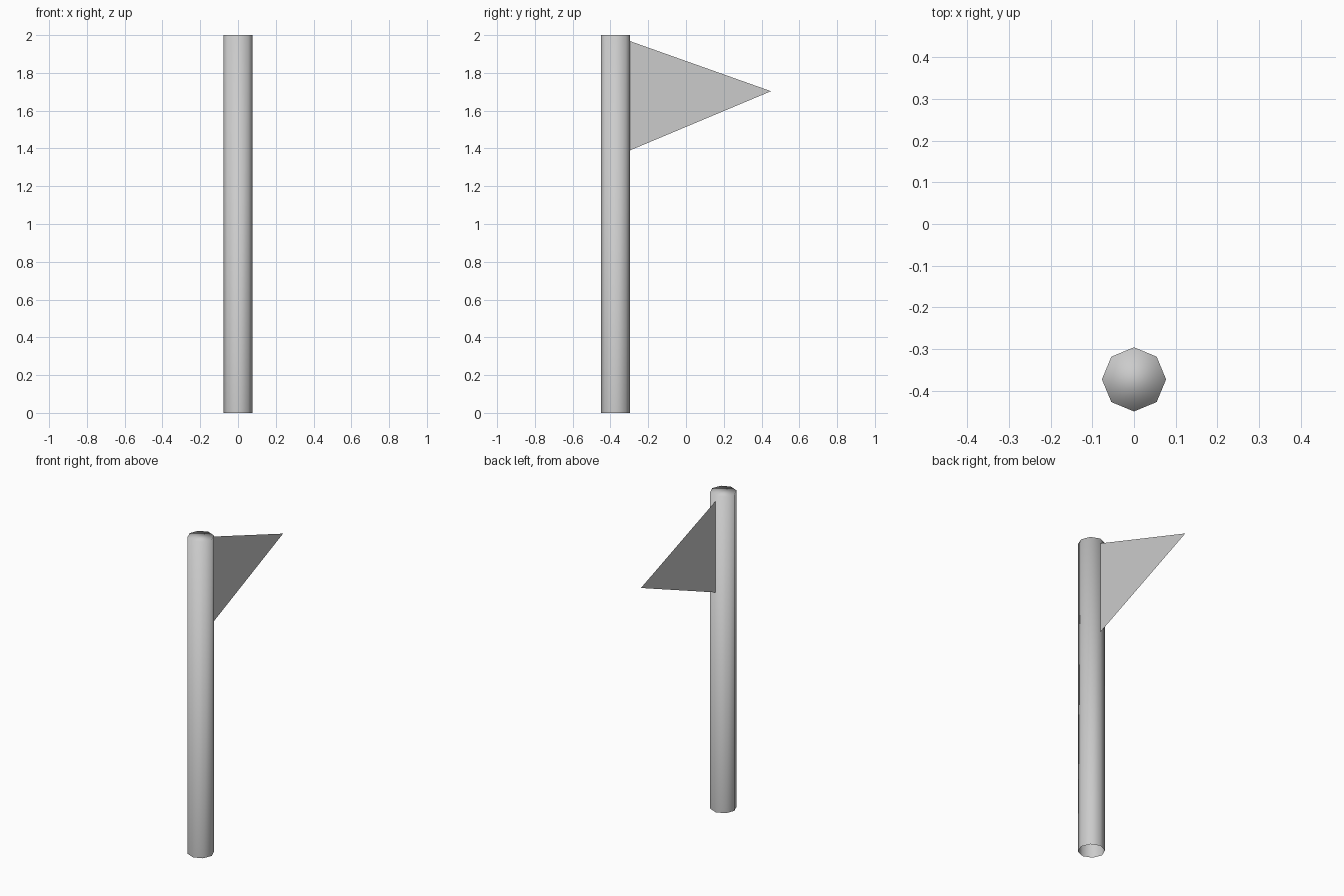
import bpy, bmesh
from mathutils import Matrix

if "Cube" in bpy.data.objects:
    bpy.data.objects.remove(bpy.data.objects["Cube"])

POLE_Y, RADIUS, HEIGHT = -0.373, 0.077, 2.0


def add_object(name, bm):
    mesh = bpy.data.meshes.new(name)
    bm.to_mesh(mesh)
    bm.free()
    obj = bpy.data.objects.new(name, mesh)
    bpy.context.collection.objects.link(obj)
    return obj


# Pole: smooth-shaded eight-sided tube, capped on top and open underneath
bm = bmesh.new()
bmesh.ops.create_circle(bm, segments=8, radius=RADIUS,
                        matrix=Matrix.Translation((0, POLE_Y, 0)))
ring = bmesh.ops.extrude_edge_only(bm, edges=bm.edges[:])["geom"]
top_verts = [g for g in ring if isinstance(g, bmesh.types.BMVert)]
top_edges = [g for g in ring if isinstance(g, bmesh.types.BMEdge)]
bmesh.ops.translate(bm, verts=top_verts, vec=(0, 0, HEIGHT))
bmesh.ops.contextual_create(bm, geom=top_edges)
bmesh.ops.recalc_face_normals(bm, faces=bm.faces[:])
for face in bm.faces:
    face.smooth = True
add_object("pole", bm)

# Pennant: a single flat triangle joined to the rear edge of the pole
bm = bmesh.new()
hoist = POLE_Y + RADIUS
corners = [(0, hoist, 1.39), (0, 0.45, 1.703), (0, hoist, 1.968)]
bm.faces.new([bm.verts.new(c) for c in corners])
add_object("pennant", bm)
